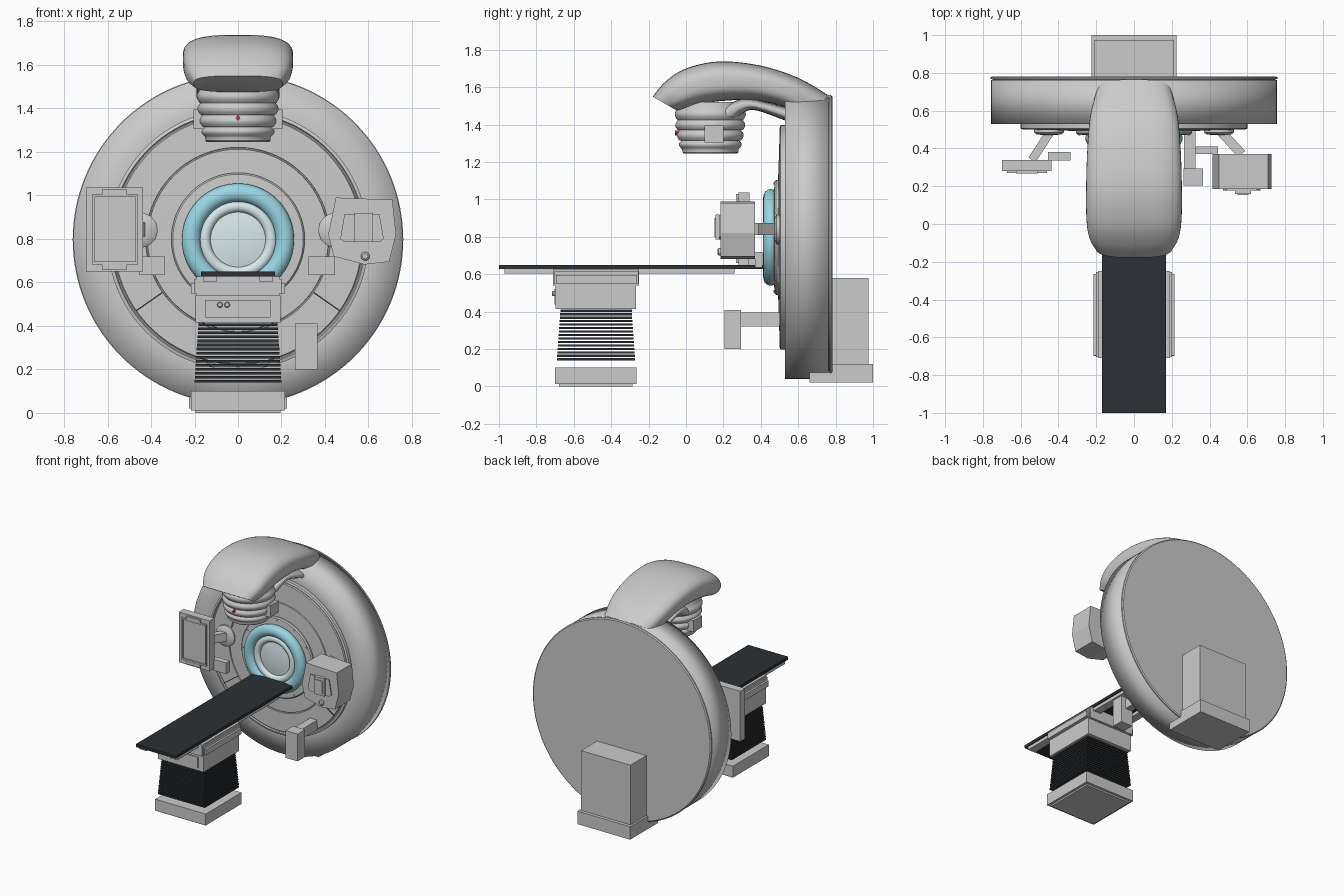
import bpy, bmesh, math
from mathutils import Vector, Matrix

if "Cube" in bpy.data.objects:
    bpy.data.objects.remove(bpy.data.objects["Cube"])

CZ = 0.797  # gantry axis height


def mat(name, *rgb):
    m = bpy.data.materials.new(name)
    m.diffuse_color = (*rgb, 1)
    m.use_nodes = True
    m.node_tree.nodes["Principled BSDF"].inputs["Base Color"].default_value = m.diffuse_color
    return m


CYAN, PALE = mat("cyan", .32, .68, .78), mat("pale", .68, .82, .83)
BLACK, RED = mat("black", .025, .03, .035), mat("red", .7, .03, .05)


def make(name, verts, faces, m=None, smooth=None):
    me = bpy.data.meshes.new(name)
    me.from_pydata(verts, [], faces)
    bm = bmesh.new()
    bm.from_mesh(me)
    bmesh.ops.recalc_face_normals(bm, faces=bm.faces)
    bm.to_mesh(me)
    bm.free()
    ob = bpy.data.objects.new(name, me)
    bpy.context.collection.objects.link(ob)
    if m:
        me.materials.append(m)
    if smooth:
        bpy.ops.object.select_all(action='DESELECT')
        ob.select_set(True)
        bpy.context.view_layer.objects.active = ob
        bpy.ops.object.shade_smooth_by_angle(angle=math.radians(smooth))
    return ob


def skin(name, rings, m=None, smooth=None):
    """Join equal-length rings of points and cap both ends."""
    n = len(rings[0])
    faces = [(k*n+i, k*n+(i+1) % n, (k+1)*n+(i+1) % n, (k+1)*n+i)
             for k in range(len(rings)-1) for i in range(n)]
    faces += [tuple(range(n)), tuple(range((len(rings)-1)*n, len(rings)*n))]
    return make(name, [p for r in rings for p in r], faces, m, smooth)


def box(name, x0, x1, y0, y1, z0, z1, m=None):
    return skin(name, [[(x0, y0, z), (x1, y0, z), (x1, y1, z), (x0, y1, z)] for z in (z0, z1)], m)


def lathe(name, prof, c, axis='Y', m=None, n=96, smooth=35):
    """Revolve (radius, position along axis) around a line through c."""
    rings = []
    for r, h in prof:
        ring = []
        for i in range(n):
            a = 2*math.pi*i/n
            u, v = r*math.cos(a), r*math.sin(a)
            ring.append((c[0]+u, h, c[1]+v) if axis == 'Y' else (c[0]+u, c[1]+v, h))
        rings.append(ring)
    return skin(name, rings, m, smooth)


def torus(name, R, r, ry, y, m):
    prof = [(R+r*math.cos(a), y+ry*math.sin(a)) for a in [2*math.pi*k/24 for k in range(24)]]
    n = 96
    verts = [(p*math.cos(2*math.pi*i/n), h, CZ+p*math.sin(2*math.pi*i/n)) for i in range(n) for p, h in prof]
    faces = [(i*24+k, i*24+(k+1) % 24, (i+1) % n*24+(k+1) % 24, (i+1) % n*24+k)
             for i in range(n) for k in range(24)]
    return make(name, verts, faces, m, 180)


def prism(name, pts, y0, y1, m=None):
    return skin(name, [[(x, y, z) for x, z in pts] for y in (y0, y1)], m)


def strut(name, x0, y0, x1, y1, w, z0, z1):
    d = Vector((x1-x0, y1-y0)).normalized() * w/2
    px, py = -d.y, d.x
    q = [(x0+px, y0+py), (x1+px, y1+py), (x1-px, y1-py), (x0-px, y0-py)]
    return skin(name, [[(x, y, z) for x, y in q] for z in (z0, z1)])


def loft(name, stations, p, n=48, steps=5):
    """Stations: top y, top z, bottom y, bottom z, half width."""
    s = [stations[0]] + stations + [stations[-1]]
    rows = []
    for k in range(1, len(s)-2):
        for j in range(steps):
            t = j/steps
            rows.append([.5*(2*b+(c-a)*t+(2*a-5*b+4*c-d)*t*t+(3*b-a-3*c+d)*t**3)
                         for a, b, c, d in zip(s[k-1], s[k], s[k+1], s[k+2])])
    rows.append(stations[-1])
    pw = lambda v: math.copysign(abs(v)**(2/p), v)
    rings = []
    for ty, tz, by, bz, hw in rows:
        ring = []
        for i in range(n):
            a = 2*math.pi*(i+.5)/n
            f = .5+.5*pw(math.sin(a))
            ring.append((hw*pw(math.cos(a)), by+(ty-by)*f, bz+(tz-bz)*f))
        rings.append(ring)
    return skin(name, rings, None, 50)


# Gantry drum, back plate and front cover plates
lathe("gantry_drum", [(.45, .53), (.60, .53), (.757, .53), (.757, .762)], (0, CZ), n=128, smooth=180)
lathe("gantry_back_plate", [(.748, .758), (.748, .766), (.76, .768), (.76, .776), (.752, .782)], (0, CZ), n=128)
lathe("front_plate", [(.60, .54), (.60, .505), (.585, .50), (.58, .508), (.575, .508), (.57, .50), (.424, .497),
                      (.422, .504), (.417, .504), (.415, .496), (.30, .492)], (0, CZ), n=128)
for a in (215, 325):
    c, s = math.cos(math.radians(a)), math.sin(math.radians(a))
    q = [(r*c-w*s, CZ+r*s+w*c) for r, w in ((.425, -.003), (.57, -.003), (.57, .003), (.425, .003))]
    prism("plate_seam", q, .495, .51, BLACK)

# Bore flange, bolts and coloured rings
lathe("bore_flange", [(.307, .50), (.307, .482), (.30, .474), (.24, .47)], (0, CZ))
for k in range(12):
    a = math.pi*k/6
    lathe("flange_bolt", [(.006, .48), (.006, .468)], (.288*math.cos(a), CZ+.288*math.sin(a)), n=10)
torus("cyan_ring", .215, .043, .04, .453, CYAN)
torus("pale_ring", .152, .026, .024, .455, PALE)
lathe("bore_centre", [(.135, .475), (.13, .455), (.09, .448), (.045, .444), (.004, .443)], (0, CZ), m=PALE)

# Rear stand
box("rear_cabinet", -.21, .21, .775, .975, .11, .58)
box("rear_base", -.225, .225, .66, 1.0, .02, .12)

# Overhead arm and lower neck
loft("overhead_arm", [[-.178, 1.55, -.05, 1.475, .205], [-.11, 1.63, -.01, 1.485, .238],
                      [.0, 1.70, .06, 1.505, .252], [.18, 1.738, .18, 1.525, .254], [.40, 1.715, .36, 1.53, .248],
                      [.60, 1.65, .53, 1.49, .232], [.765, 1.555, .60, 1.42, .20]], 3)
loft("head_neck", [[.17, 1.47, .27, 1.43, .17], [.26, 1.525, .31, 1.465, .185],
                   [.36, 1.535, .38, 1.475, .19], [.56, 1.485, .56, 1.41, .19]], 3)

# Treatment head: stacked bulging rings
prof = [(.17, 1.52)]
for z1, z0, r in ((1.485, 1.425, .19), (1.425, 1.37, .187), (1.37, 1.315, .178), (1.315, 1.272, .168)):
    prof += [(r-.014*(1-math.sin(math.pi*k/8)), z1+(z0-z1)*k/8) for k in range(9)]
prof += [(.15, 1.265), (.15, 1.252), (.142, 1.245)]
lathe("treatment_head", prof, (0, .13), 'Z', smooth=30)
for s in (-1, 1):
    x0, x1 = sorted((s*.15, s*.205))
    box("head_side_block", x0, x1, .10, .20, 1.305, 1.395)
prism("head_marker", [(0, 1.342), (.012, 1.355), (0, 1.368), (-.012, 1.355)], -.058, -.03, RED)

# Imaging panel on the left
box("panel_body", -.70, -.437, .28, .34, .65, 1.037)
for z0, z1 in ((1.005, 1.028), (.66, .683)):
    box("panel_tab", -.625, -.51, .268, .285, z0, z1)
for x0, x1, z0, z1 in ((-.672, -.66, .683, 1.005), (-.472, -.46, .683, 1.005),
                       (-.66, -.472, .683, .695), (-.66, -.472, .993, 1.005)):
    box("panel_frame", x0, x1, .27, .285, z0, z1)
strut("panel_arm", -.54, .34, -.435, .50, .045, .81, .875)
box("panel_bracket", -.455, -.335, .335, .38, .635, .72)

# Imaging source on the right
hexa = [(.45, .99), (.71, .98), (.727, .82), (.695, .695), (.58, .682), (.44, .72), (.415, .82)]
prism("source_body", hexa, .185, .37)
prism("source_bezel", [(.49, .915), (.65, .915), (.67, .80), (.65, .785), (.49, .785), (.47, .80)], .177, .19)
box("source_window", .535, .62, .158, .18, .785, .92)
box("source_window_inset", .548, .607, .153, .16, .80, .90)
lathe("source_knob", [(.02, .19), (.02, .175), (.012, .168)], (.585, .72), n=24)
strut("source_arm", .57, .37, .45, .50, .05, .81, .875)
box("source_bracket", .325, .445, .37, .41, .635, .72)

# Round mounts of both imaging arms
for s in (-1, 1):
    lathe("arm_mount", [(.08, .505), (.08, .485), (.065, .475), (.03, .47)], (s*.45, .84), n=48)

# Lower detector with its arm
box("detector_block", .262, .365, .205, .295, .20, .41)
box("detector_arm", .265, .325, .29, .51, .32, .395)

# Couch top with rails
box("couch_top", -.17, .17, -1.0, .425, .628, .65, BLACK)
for s in (-1, 1):
    x0, x1 = sorted((s*.10, s*.162))
    box("couch_rail", x0, x1, -.97, .26, .603, .628)
    for k in range(2):
        x0, x1 = sorted((s*(.185+.015*k), s*(.20+.015*k)))
        box("couch_side_rail", x0, x1, -.705+.01*k, -.255-.01*k, .55, .615-.02*k)

# Couch pedestal head with control panel
box("pedestal_head", -.19, .19, -.71, -.25, .54, .628)
box("pedestal_lower", -.195, .195, -.697, -.268, .415, .54)
box("control_panel", -.15, .15, -.704, -.69, .438, .52)
for x in (-.083, -.05):
    lathe("control_knob", [(.013, -.70), (.013, -.712), (.009, -.716)], (x, .497), n=24)

# Bellows: spaced pleats widening downwards
N = 15
for k in range(N):
    z = .405 - k*(.405-.145)/(N-1)
    g = .018*k/(N-1)
    box("bellows_pleat", -.182-g, .182+g, -.672-g, -.29+g, z-.006, z+.006, BLACK)

# Pedestal base
box("pedestal_base", -.215, .215, -.70, -.265, .012, .10)
box("pedestal_foot", -.195, .195, -.68, -.285, 0, .012)
